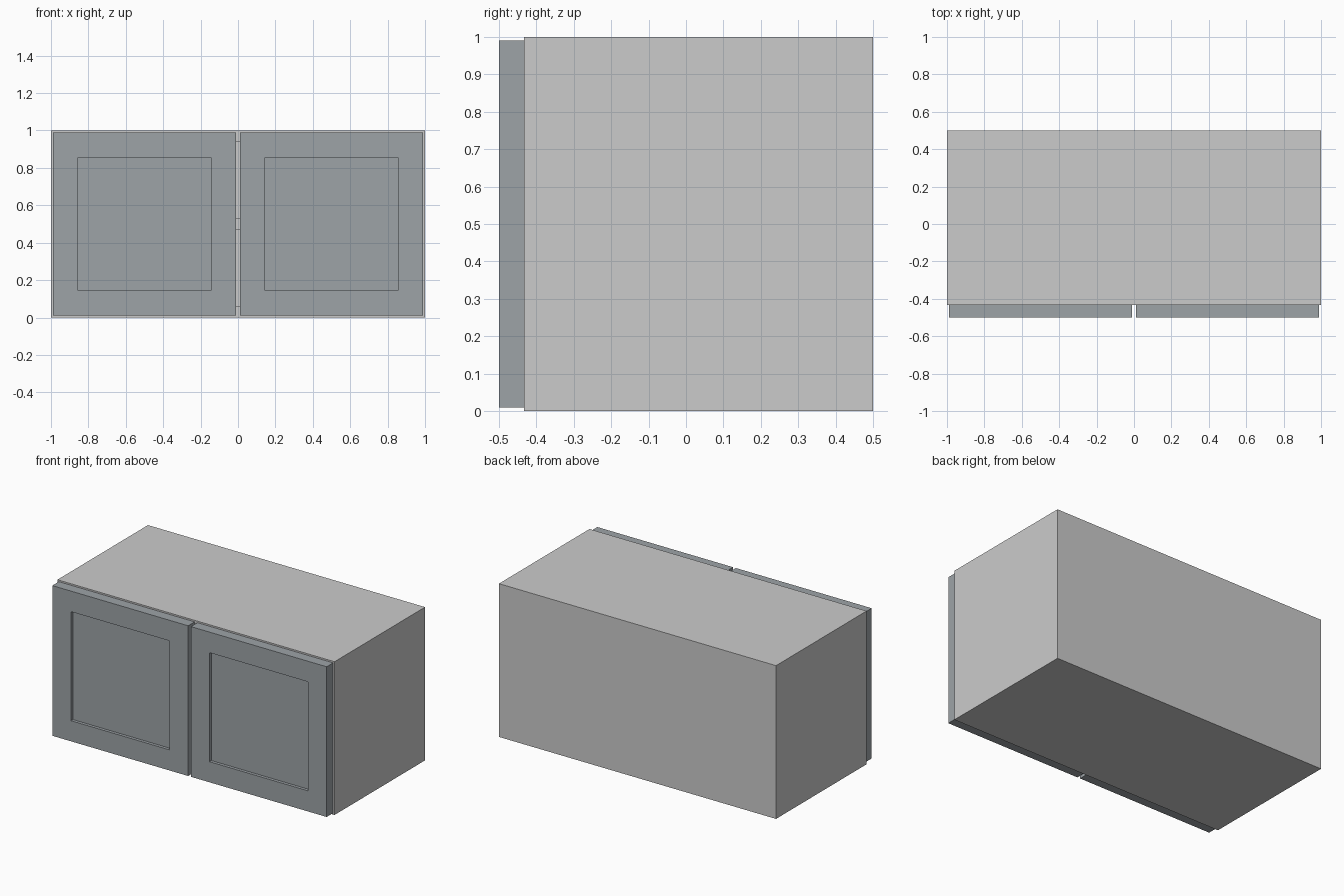
import bpy, bmesh

if "Cube" in bpy.data.objects:
    bpy.data.objects.remove(bpy.data.objects["Cube"])

FRONT, BACK, T = -0.433, 0.5, 0.06   # carcass front/back planes, board thickness

paint = bpy.data.materials.new("door_paint")
paint.diffuse_color = (0.34, 0.37, 0.39, 1)
paint.use_nodes = True
paint.node_tree.nodes["Principled BSDF"].inputs["Base Color"].default_value = paint.diffuse_color


def to_object(name, bm, material=None):
    bmesh.ops.recalc_face_normals(bm, faces=bm.faces)
    mesh = bpy.data.meshes.new(name)
    bm.to_mesh(mesh)
    bm.free()
    if material:
        mesh.materials.append(material)
    obj = bpy.data.objects.new(name, mesh)
    bpy.context.collection.objects.link(obj)
    return obj


def box(lo, hi):
    bm = bmesh.new()
    bmesh.ops.create_cube(bm, size=1)
    for v in bm.verts:
        v.co = [(a + b) / 2 + c * (b - a) for a, b, c in zip(lo, hi, v.co)]
    return bm


def extrude_x(profile, x0, x1):
    bm = bmesh.new()
    face = bm.faces.new([bm.verts.new((x0, y, z)) for y, z in profile])
    new = bmesh.ops.extrude_face_region(bm, geom=[face])["geom"]
    bmesh.ops.translate(bm, vec=(x1 - x0, 0, 0),
                        verts=[g for g in new if isinstance(g, bmesh.types.BMVert)])
    return bm


# Top, bottom, back and middle shelf as one E-shaped profile
inner = BACK - T
profile = [(BACK, 0), (BACK, 1), (FRONT, 1), (FRONT, 1 - T), (inner, 1 - T),
           (inner, 0.53), (FRONT, 0.53), (FRONT, 0.47), (inner, 0.47),
           (inner, T), (FRONT, T), (FRONT, 0)]
to_object("carcass_and_shelf", extrude_x(profile, -1 + T, 1 - T))

for side, s in (("left", -1), ("right", 1)):
    # Side panel
    xs = sorted((s * (1 - T), s))
    to_object(side + "_side_panel", box((xs[0], FRONT, 0), (xs[1], BACK, 1)))

    # Door with a recessed square panel
    xs = sorted((s * 0.01, s * 0.99))
    bm = box((xs[0], -0.5, 0.01), (xs[1], FRONT, 0.99))
    bm.normal_update()
    front = min(bm.faces, key=lambda f: f.calc_center_median().y)
    bmesh.ops.inset_region(bm, faces=[front], thickness=0.19)
    rim = bmesh.ops.extrude_face_region(bm, geom=[front])["geom"]
    bmesh.ops.translate(bm, vec=(0, 0.02, 0),
                        verts=[g for g in rim if isinstance(g, bmesh.types.BMVert)])
    if front.is_valid:
        bm.faces.remove(front)
    to_object(side + "_door", bm, paint)
